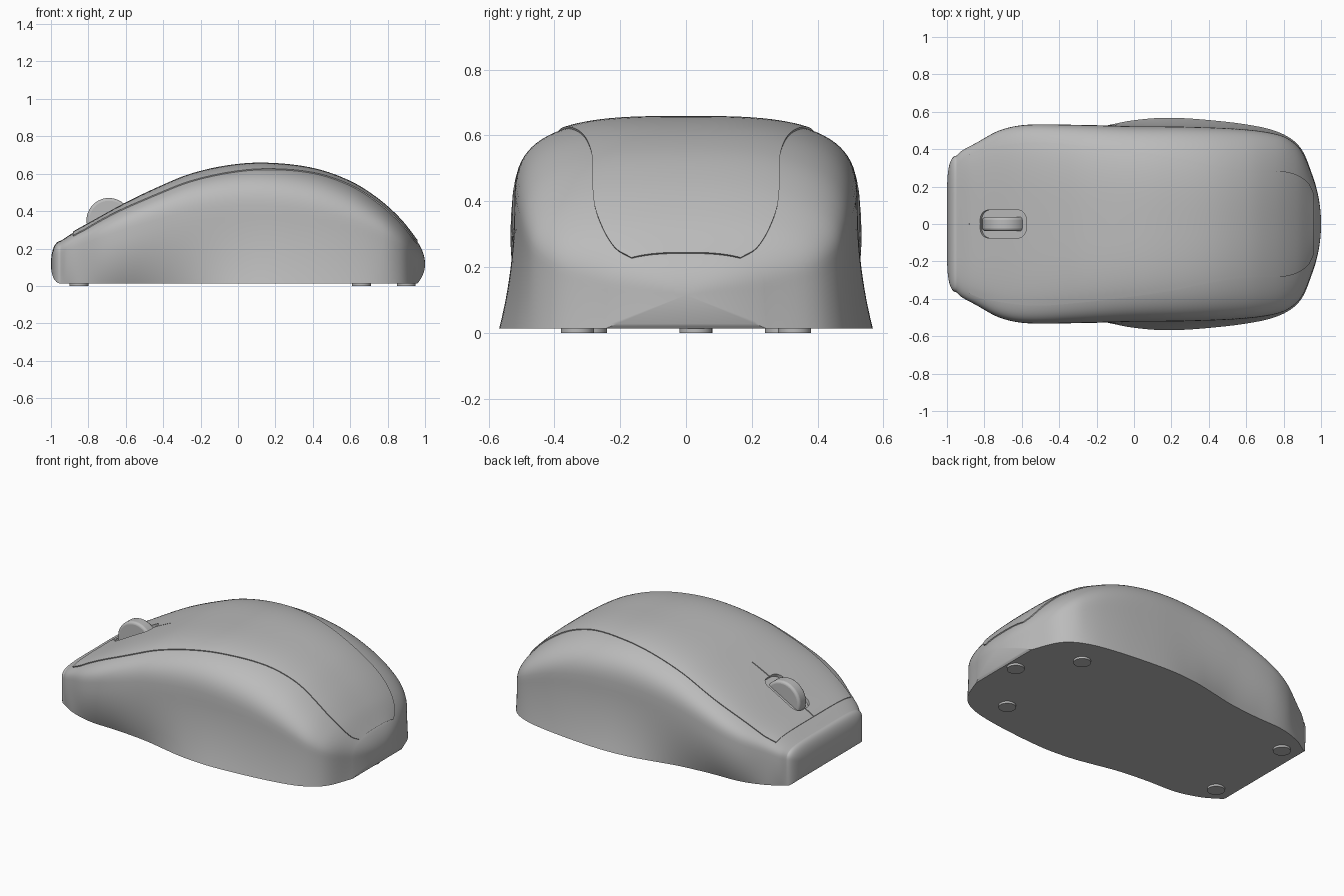
import bpy, bmesh, math
from mathutils import Vector

if "Cube" in bpy.data.objects:
    bpy.data.objects.remove(bpy.data.objects["Cube"])

GREY = (0.5, 0.5, 0.5, 1)
grey = bpy.data.materials.new("plain grey")
grey.use_nodes = True
grey.diffuse_color = GREY
grey.node_tree.nodes["Principled BSDF"].inputs["Base Color"].default_value = GREY


def curve(*pts):
    """Smooth function through (x, value) points."""
    def slope(i):
        a, b = pts[max(i - 1, 0)], pts[min(i + 1, len(pts) - 1)]
        return (b[1] - a[1]) / (b[0] - a[0])

    def f(x):
        x = min(max(x, pts[0][0]), pts[-1][0])
        i = 0
        while i < len(pts) - 2 and x > pts[i + 1][0]:
            i += 1
        (x0, a), (x1, b) = pts[i], pts[i + 1]
        d = x1 - x0
        t = (x - x0) / d
        return ((1 + 2 * t) * (1 - t) ** 2 * a + t * (1 - t) ** 2 * d * slope(i)
                + t * t * (3 - 2 * t) * b + t * t * (t - 1) * d * slope(i + 1))
    return f


# Shape along the length: crown height, side bulge, base edge, lid edge
crown = curve((-.95, .24), (-.88, .285), (-.8, .33), (-.6, .44), (-.4, .535), (-.25, .595),
              (-.05, .64), (.15, .653), (.4, .625), (.6, .555), (.75, .46), (.87, .35), (.96, .235))
bulge = curve((-.95, .365), (-.92, .392), (-.85, .43), (-.72, .5), (-.58, .53), (-.3, .53), (0, .523),
              (.3, .52), (.6, .505), (.78, .475), (.86, .43), (.91, .365), (.96, .235))
base = curve((-.95, .36), (-.85, .42), (-.7, .465), (-.5, .475), (-.3, .495), (-.13, .53),
             (0, .555), (.19, .568), (.46, .55), (.67, .52), (.78, .488), (.86, .44), (.91, .375), (.96, .245))
lid_edge = curve((-.88, .37), (-.8, .4), (-.55, .435), (-.3, .42), (0, .385), (.2, .355), (.45, .305),
                 (.6, .285), (.8, .28), (.88, .255), (.93, .215), (.955, .165))
power = curve((-.95, 5), (-.6, 4), (-.2, 3.4), (.2, 3.1), (.6, 2.7), (.96, 2.6))
FLOOR = .013


def roof(x, y):
    """Height of the shell above a point."""
    h, w, n = crown(x), bulge(x), power(x)
    zm = .58 * h
    return zm + (h - zm) * max(0, 1 - (abs(y) / w) ** n) ** (1 / n)


def section(x, low=12, high=22):
    """Cross-section from one base edge over the top to the other."""
    zm, half = .58 * crown(x), []
    for i in range(low):
        t = i / low
        half.append((base(x) + (bulge(x) - base(x)) * (1 - (1 - t) ** 2), FLOOR + (zm - FLOOR) * t))
    n = power(x)
    for i in range(high + 1):
        a = math.pi / 2 * i / high
        half.append((bulge(x) * max(0, math.cos(a)) ** (2 / n), zm + (crown(x) - zm) * math.sin(a) ** (2 / n)))
    half[-1] = (0, crown(x))
    return half + [(-y, z) for y, z in reversed(half[:-1])]


def finish(name, bm):
    bmesh.ops.recalc_face_normals(bm, faces=bm.faces)
    me = bpy.data.meshes.new(name)
    bm.to_mesh(me)
    bm.free()
    ob = bpy.data.objects.new(name, me)
    bpy.context.collection.objects.link(ob)
    me.materials.append(grey)
    return ob


def activate(ob):
    bpy.ops.object.select_all(action='DESELECT')
    ob.select_set(True)
    bpy.context.view_layer.objects.active = ob


def smooth(ob, angle=40):
    activate(ob)
    bpy.ops.object.shade_smooth_by_angle(angle=math.radians(angle))


def cut(ob, cutter):
    m = ob.modifiers.new("cut", 'BOOLEAN')
    m.operation, m.solver, m.object = 'DIFFERENCE', 'EXACT', cutter
    activate(ob)
    bpy.ops.object.modifier_apply(modifier=m.name)


def spaced(a, b, n):
    """Positions that crowd towards both ends."""
    return [a + (b - a) * (.5 - .5 * math.cos(math.pi * i / n)) for i in range(n + 1)]


# Rounded ends: (width scale, height scale, reach) at step t from 0 to 1
def nose_cap(t):
    a = math.pi / 2 * t
    return math.cos(a) ** .35, math.cos(a) ** .9, -.05 * math.sin(a)


def tail_cap(t):
    return 1 - t, 1 - t, .04 * (1 - (1 - t) ** 2)


# Shell: lofted sections closed by the rounded nose and tail
def make_shell():
    bm = bmesh.new()
    rings = [[bm.verts.new((x, y, z)) for y, z in section(x)] for x in spaced(-.95, .96, 80)]

    def bridge(a, b):
        for i in range(len(a)):
            j = (i + 1) % len(a)
            bm.faces.new((a[i], a[j], b[j], b[i]))

    for a, b in zip(rings, rings[1:]):
        bridge(a, b)
    for ring, cap in ((rings[0], nose_cap), (rings[-1], tail_cap)):
        x0, zc = ring[0].co.x, .115
        src, last = [v.co.copy() for v in ring], ring
        for i in range(1, 14):
            ky, kz, dx = cap(i / 14)
            new = [bm.verts.new((x0 + dx, c.y * ky, zc + (c.z - zc) * kz)) for c in src]
            bridge(last, new)
            last = new
        tip = bm.verts.new((x0 + cap(1)[2], 0, zc))
        for i in range(len(last)):
            bm.faces.new((last[i], last[(i + 1) % len(last)], tip))
    return finish("shell", bm)


# Lid: raised panel that follows the top of the shell
def make_lid():
    bm = bmesh.new()
    cols = 32
    rows = []
    for x in spaced(-.88, .955, 80):
        ys = [lid_edge(x) * (2 * i / cols - 1) for i in range(cols + 1)]
        rows.append([bm.verts.new((x, y, roof(x, y))) for y in ys])
    for a, b in zip(rows, rows[1:]):
        for i in range(cols):
            bm.faces.new((a[i], b[i], b[i + 1], a[i + 1]))
    bm.normal_update()
    for v, n in [(v, v.normal.copy()) for v in bm.verts]:
        v.co += n * (.006 if n.z > 0 else -.006)
    ob = finish("lid", bm)
    m = ob.modifiers.new("thickness", 'SOLIDIFY')
    m.thickness, m.offset = .02, -1
    activate(ob)
    bpy.ops.object.modifier_apply(modifier=m.name)
    return ob


def box(name, size, at, tilt, bevel):
    bm = bmesh.new()
    bmesh.ops.create_cube(bm, size=1)
    bmesh.ops.scale(bm, vec=size, verts=bm.verts)
    if bevel:
        up = [e for e in bm.edges if abs((e.verts[0].co - e.verts[1].co).z) > .01]
        bmesh.ops.bevel(bm, geom=up, offset=bevel, segments=5, affect='EDGES', profile=.5)
    ob = finish(name, bm)
    ob.location, ob.rotation_euler = at, (0, tilt, 0)
    ob.hide_render = True
    bpy.context.view_layer.update()
    return ob


def disc(name, radius, depth, at, axis_y=False, bevel=0):
    bpy.ops.mesh.primitive_cylinder_add(vertices=48, radius=radius, depth=depth, location=at,
                                        rotation=(math.pi / 2 if axis_y else 0, 0, 0))
    ob = bpy.context.object
    ob.name = name
    ob.data.materials.append(grey)
    if bevel:
        m = ob.modifiers.new("round", 'BEVEL')
        m.width, m.segments = bevel, 4
    smooth(ob)


shell, lid = make_shell(), make_lid()

# Wheel recess and the split between the two buttons
tilt = -math.atan(.55)
normal = Vector((math.sin(tilt), 0, math.cos(tilt)))
spot = Vector((-.7, 0, roof(-.7, 0) + .006))
recess = box("recess_cutter", (.28, .15, .2), spot + normal * .08, tilt, .05)
split = box("split_cutter", (.48, .006, .04), Vector((-.67, 0, roof(-.67, 0))) + normal * .01, tilt, 0)
for part in (shell, lid):
    cut(part, recess)
cut(lid, split)
for helper in (recess, split):
    bpy.data.objects.remove(helper)
for part in (shell, lid):
    smooth(part)

# Scroll wheel
disc("scroll_wheel", .12, .075, (-.69, 0, .35), True, .015)

# Glide feet
for i, (x, y) in enumerate(((-.85, .29), (-.85, -.29), (.66, .33), (.66, -.33), (.9, .03))):
    disc(f"glide_foot_{i + 1}", .05, .016, (x, y, .008))
